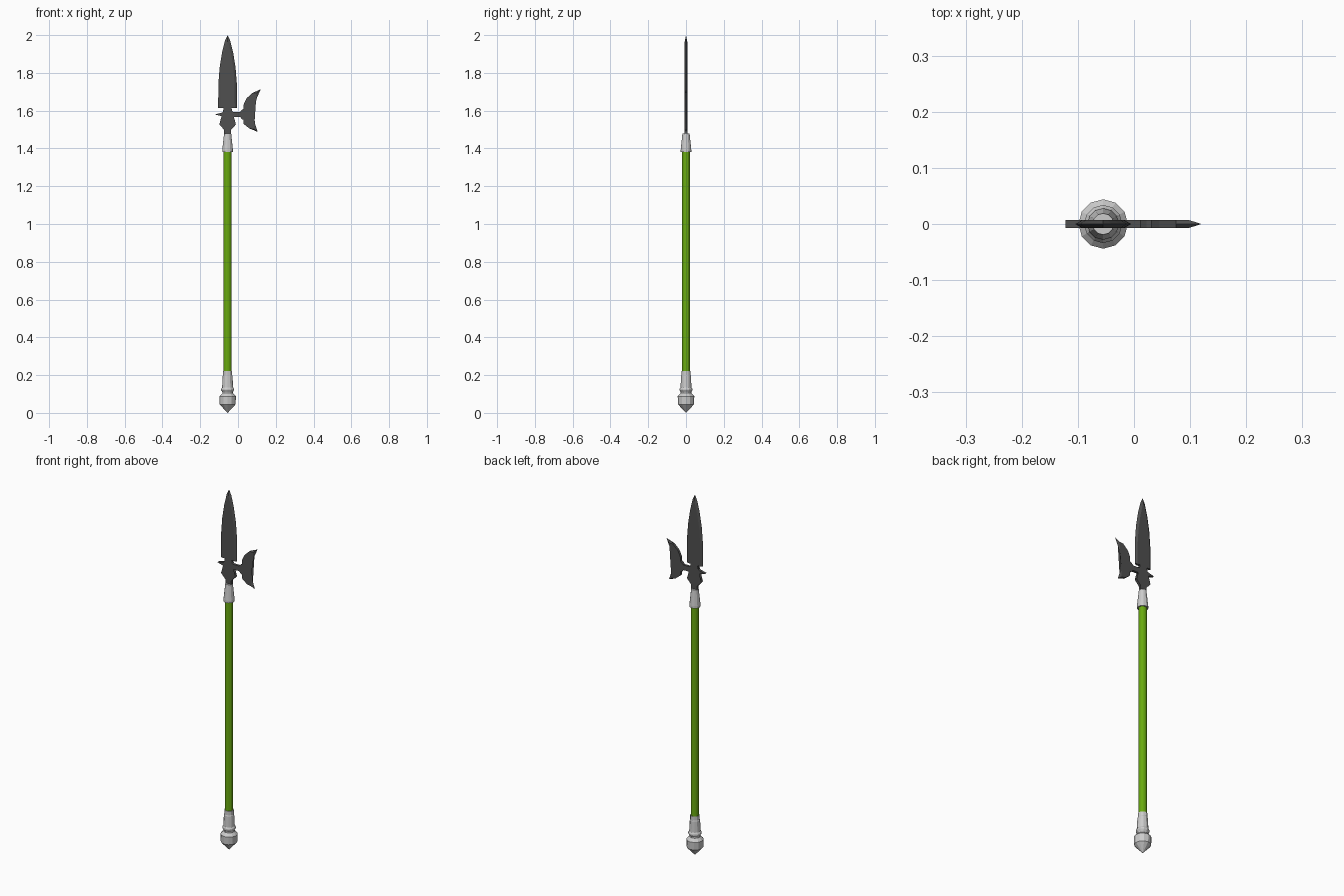
import bpy, bmesh, math

if "Cube" in bpy.data.objects:
    bpy.data.objects.remove(bpy.data.objects["Cube"])

CX = -0.055     # pole axis
T = 0.007       # half thickness of the steel head


def material(name, rgb):
    m = bpy.data.materials.new(name)
    m.diffuse_color = (*rgb, 1)
    m.use_nodes = True
    m.node_tree.nodes["Principled BSDF"].inputs["Base Color"].default_value = m.diffuse_color
    return m


def finish(name, bm, mat=None):
    bmesh.ops.remove_doubles(bm, verts=bm.verts, dist=1e-5)
    bmesh.ops.recalc_face_normals(bm, faces=bm.faces)
    me = bpy.data.meshes.new(name)
    bm.to_mesh(me)
    bm.free()
    ob = bpy.data.objects.new(name, me)
    bpy.context.collection.objects.link(ob)
    if mat:
        me.materials.append(mat)
    return ob


def lathe(name, profile, mat=None, sides=12):
    """Turned part on the pole axis from (radius, z) pairs."""
    bm = bmesh.new()
    rings = []
    for r, z in profile:
        rings.append([bm.verts.new((CX + r * math.cos(a), r * math.sin(a), z))
                      for a in (2 * math.pi * i / sides for i in range(sides))])
    for a, b in zip(rings, rings[1:]):
        for i in range(sides):
            j = (i + 1) % sides
            bm.faces.new((a[i], a[j], b[j], b[i]))
    bm.faces.new(rings[0])
    bm.faces.new(rings[-1])
    return finish(name, bm, mat)


def plate(name, outer, inner=None, mat=None):
    """Flat steel plate in x/z; where inner differs from outer it is ground to an edge."""
    inner = inner or outer
    bm = bmesh.new()
    n = len(outer)
    front = [bm.verts.new((x, -T, z)) for x, z in inner]
    back = [bm.verts.new((x, T, z)) for x, z in inner]
    if inner is outer:
        loops = [front, back]
    else:
        loops = [front, [bm.verts.new((x, 0, z)) for x, z in outer], back]
    for a, b in zip(loops, loops[1:]):
        for i in range(n):
            j = (i + 1) % n
            bm.faces.new((a[i], a[j], b[j], b[i]))
    bm.faces.new(front)
    bm.faces.new(back)
    bmesh.ops.triangulate(bm, faces=[f for f in bm.faces if len(f.verts) > 4])
    return finish(name, bm, mat)


def mirrored(half):
    """Half outline (half width, z) going up, closed down the other side."""
    return ([(CX + w, z) for w, z in half]
            + [(CX - w, z) for w, z in reversed(half) if w > 0])


green = material("green_paint", (0.14, 0.40, 0.005))
steel = material("dark_steel", (0.08, 0.08, 0.08))

# Pole and its metal fittings
lathe("shaft", [(0.021, 0.2), (0.021, 1.4)], green)
lathe("pommel", [(0.0005, 0.0), (0.042, 0.045), (0.044, 0.088), (0.028, 0.104),
                 (0.028, 0.11), (0.034, 0.12), (0.034, 0.127), (0.029, 0.135),
                 (0.026, 0.195), (0.024, 0.2), (0.024, 0.222)])
lathe("socket", [(0.028, 1.38), (0.028, 1.393), (0.019, 1.478)])

# Spear blade with ground edges
plate("spear_blade",
      mirrored([(0.05, 1.613), (0.049, 1.74), (0.042, 1.83), (0.029, 1.91),
                (0.014, 1.97), (0, 2.0)]),
      mirrored([(0.038, 1.613), (0.037, 1.74), (0.031, 1.82), (0.02, 1.89),
                (0.009, 1.94), (0, 1.965)]), steel)

# Neck with diamond lugs
plate("neck", mirrored([(0.018, 1.475), (0.018, 1.498), (0.044, 1.527),
                        (0.02, 1.552), (0.02, 1.615)]), mat=steel)

# Rear spike
plate("rear_spike", [(CX, 1.56), (-0.08, 1.569), (-0.122, 1.58),
                     (-0.08, 1.591), (CX, 1.60)], mat=steel)

# Arm carrying the axe, flared at both ends
lower = [(-0.05, -0.03), (-0.025, -0.014), (0.012, -0.014), (0.022, -0.026), (0.035, -0.03)]
plate("axe_arm", [(x, 1.58 + d) for x, d in lower]
      + [(x, 1.58 - d) for x, d in reversed(lower)], mat=steel)

# Crescent axe blade: back outline, then the concave cutting edge
back = [(0.03, 1.53), (0.03, 1.633), (0.045, 1.665), (0.075, 1.693)]
edge = [(0.12, 1.713), (0.099, 1.665), (0.089, 1.62), (0.086, 1.58),
        (0.09, 1.53), (0.104, 1.488)]
ground = [(0.098, 1.693), (0.083, 1.66), (0.073, 1.62), (0.07, 1.58),
          (0.074, 1.535), (0.085, 1.502)]
tail = [(0.06, 1.506)]
plate("axe_blade", back + edge + tail, back + ground + tail, steel)
